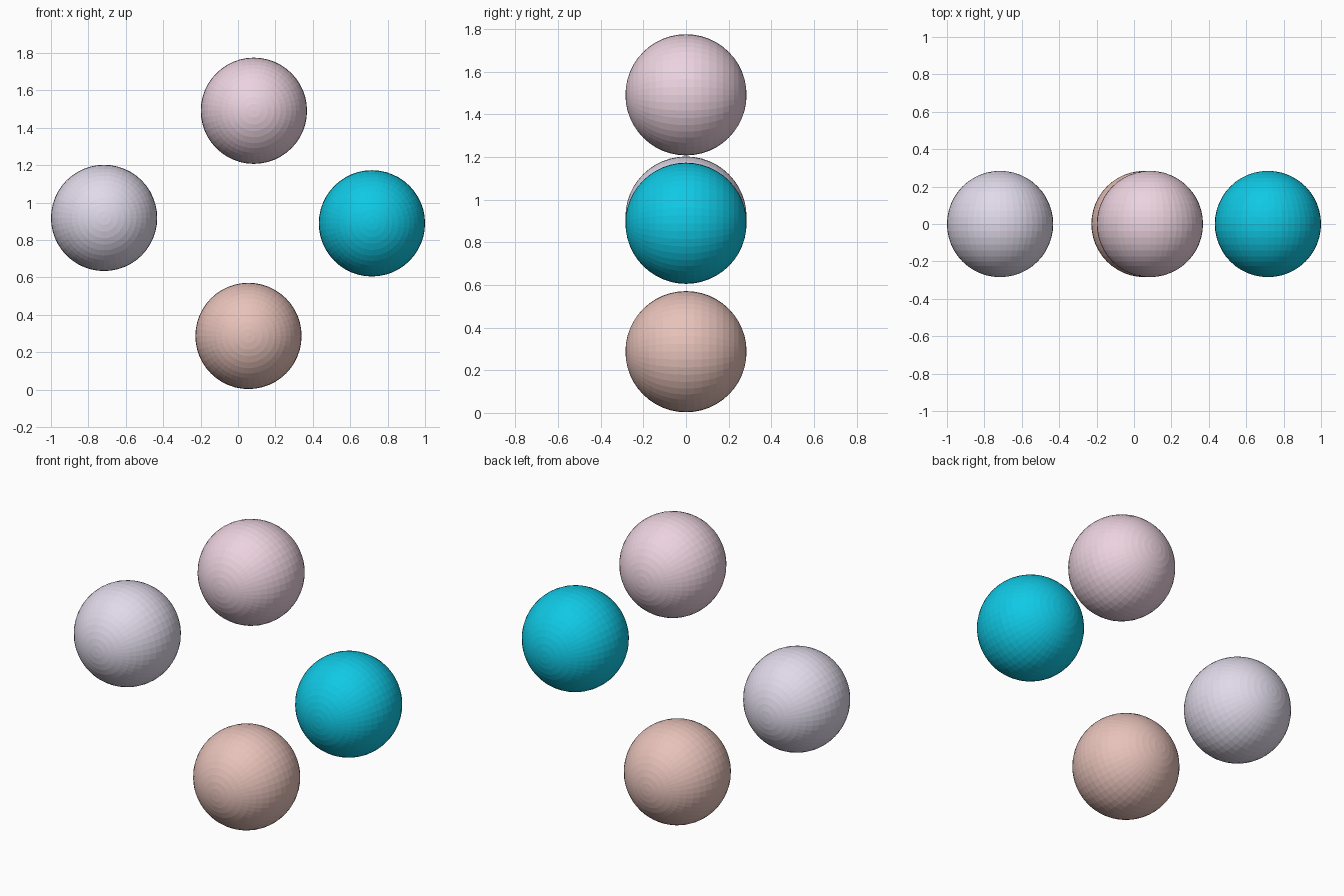
import bpy
from math import radians

if "Cube" in bpy.data.objects:
    bpy.data.objects.remove(bpy.data.objects["Cube"])

RADIUS = 0.284

# name, x, z, colour
BALLS = [
    ("top_ball", 0.085, 1.491, (0.84, 0.65, 0.74, 1)),
    ("left_ball", -0.716, 0.918, (0.75, 0.70, 0.82, 1)),
    ("right_ball", 0.716, 0.889, (0.005, 0.58, 0.78, 1)),
    ("bottom_ball", 0.056, 0.287, (0.80, 0.54, 0.49, 1)),
]


def add_ball(name, x, z, colour):
    # faceted sphere with its poles facing front and back
    bpy.ops.mesh.primitive_uv_sphere_add(
        segments=48, ring_count=24, radius=RADIUS,
        location=(x, 0, z), rotation=(radians(90), 0, 0))
    ball = bpy.context.object
    ball.name = name
    mat = bpy.data.materials.new(name + "_colour")
    mat.diffuse_color = colour
    mat.use_nodes = True
    mat.node_tree.nodes["Principled BSDF"].inputs["Base Color"].default_value = mat.diffuse_color
    ball.data.materials.append(mat)


# four balls in an upright diamond
for spec in BALLS:
    add_ball(*spec)
